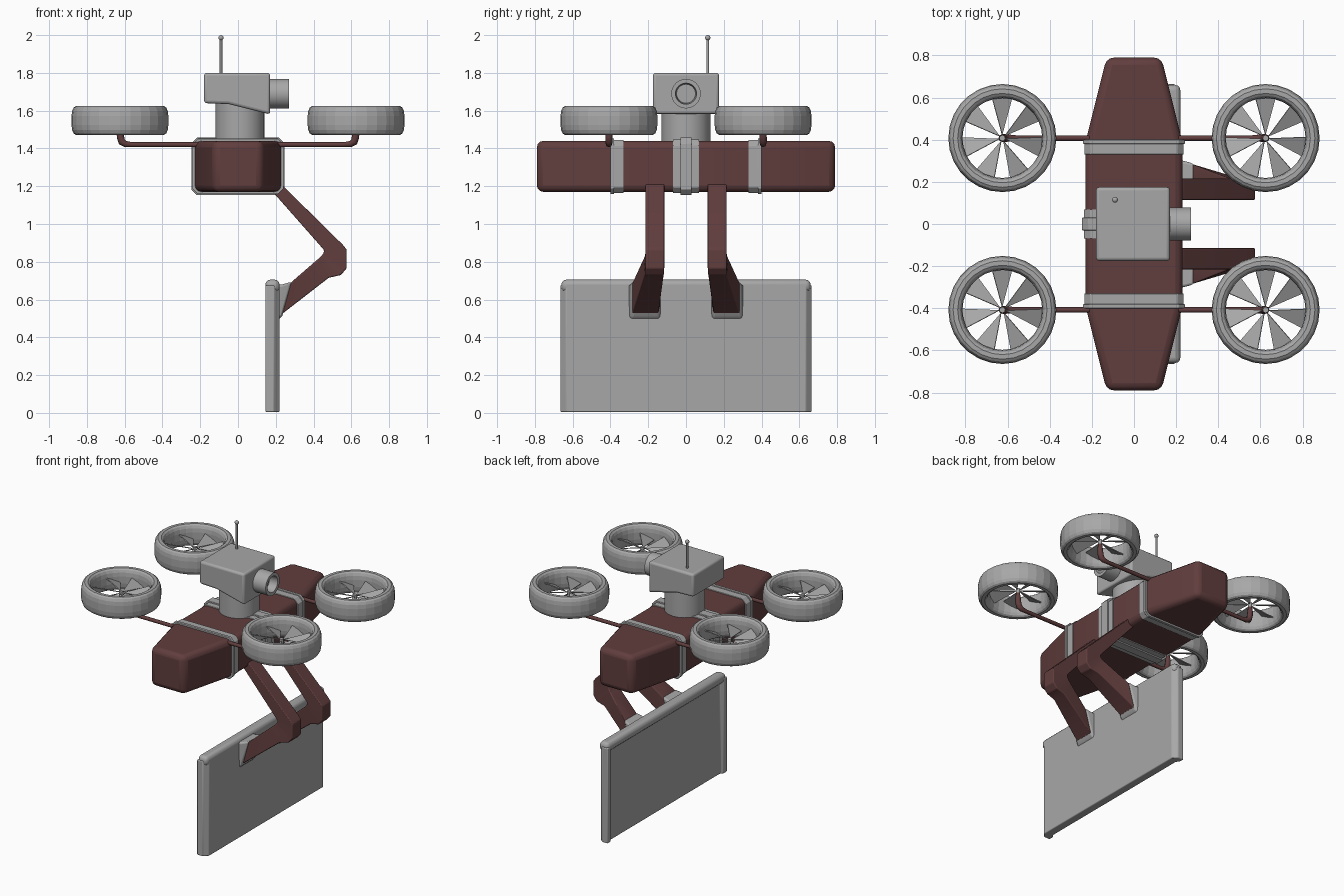
import bpy, bmesh
from math import radians, cos, sin, pi
from mathutils import Matrix, Vector

cube = bpy.data.objects.get("Cube")
if cube:
    bpy.data.objects.remove(cube, do_unlink=True)


def material(name, rgb):
    m = bpy.data.materials.new(name)
    m.use_nodes = True
    m.diffuse_color = (*rgb, 1)
    m.node_tree.nodes["Principled BSDF"].inputs["Base Color"].default_value = (*rgb, 1)
    return m


GREY = material("light_grey", (0.39, 0.39, 0.39))
MAROON = material("dark_maroon", (0.12, 0.047, 0.047))


def finish(name, bm, mat, bevel=0, smooth=True, segments=3):
    bmesh.ops.recalc_face_normals(bm, faces=bm.faces)
    mesh = bpy.data.meshes.new(name)
    bm.to_mesh(mesh)
    bm.free()
    ob = bpy.data.objects.new(name, mesh)
    bpy.context.collection.objects.link(ob)
    mesh.materials.append(mat)
    if bevel:
        mod = ob.modifiers.new("Bevel", "BEVEL")
        mod.width, mod.segments = bevel, segments
        mod.limit_method = "ANGLE"
    if smooth:
        bpy.ops.object.select_all(action="DESELECT")
        ob.select_set(True)
        bpy.context.view_layer.objects.active = ob
        bpy.ops.object.shade_smooth_by_angle(angle=radians(35))
    return ob


def loft(name, rings, mat, bevel=0, capped=True):
    """Skin a list of equal-length point rings."""
    bm = bmesh.new()
    rows = [[bm.verts.new(p) for p in ring] for ring in rings]
    n = len(rows[0])
    for a, b in zip(rows, rows[1:]):
        for i in range(n):
            j = (i + 1) % n
            bm.faces.new((a[i], a[j], b[j], b[i]))
    if capped:
        bm.faces.new(rows[0])
        bm.faces.new(rows[-1])
    return finish(name, bm, mat, bevel)


def box(name, lo, hi, mat, bevel):
    lo, hi = Vector(lo), Vector(hi)
    bm = bmesh.new()
    bmesh.ops.create_cube(bm, size=1)
    for v in bm.verts:
        v.co = (lo + hi) / 2 + Vector(a * b for a, b in zip(v.co, hi - lo))
    return finish(name, bm, mat, bevel)


def lathe(name, profile, mat, steps, matrix, smooth=True, closed=False):
    """Spin (radius, height) points about z, then place them."""
    bm = bmesh.new()
    vs = [bm.verts.new((r, 0, z)) for r, z in profile]
    edges = [bm.edges.new(p) for p in zip(vs, vs[1:])]
    if closed:
        edges.append(bm.edges.new((vs[-1], vs[0])))
    bmesh.ops.spin(bm, geom=vs + edges, axis=(0, 0, 1), cent=(0, 0, 0),
                   angle=2 * pi, steps=steps, use_duplicate=False)
    bmesh.ops.remove_doubles(bm, verts=bm.verts, dist=1e-4)
    bm.transform(matrix)
    return finish(name, bm, mat, smooth=smooth)


def tube(name, points, radius, mat):
    cu = bpy.data.curves.new(name, "CURVE")
    cu.dimensions = "3D"
    cu.bevel_depth, cu.bevel_resolution, cu.use_fill_caps = radius, 2, True
    sp = cu.splines.new("POLY")
    sp.points.add(len(points) - 1)
    for p, (x, y, z, scale) in zip(sp.points, points):
        p.co, p.radius = (x, y, z, 1), scale
    sp.use_smooth = True
    cu.materials.append(mat)
    ob = bpy.data.objects.new(name, cu)
    bpy.context.collection.objects.link(ob)
    bpy.ops.object.select_all(action="DESELECT")
    ob.select_set(True)
    bpy.context.view_layer.objects.active = ob
    bpy.ops.object.convert(target="MESH")


# Hull: tapered plan extruded upward
plan = [(0.13, -0.79), (0.23, -0.39), (0.23, 0.39), (0.13, 0.79),
        (-0.13, 0.79), (-0.23, 0.39), (-0.23, -0.39), (-0.13, -0.79)]
loft("hull", [[(x, y, z) for x, y in plan] for z in (1.17, 1.44)], MAROON, 0.035)


# Straps around the hull
def strap(name, y0, y1, grow):
    rings = []
    for y in (y0, y1):
        w, b, t, c = 0.23 + grow, 1.17 - grow, 1.44 + grow, 0.03
        half = [(w - c, b), (w, b + c), (w, t - c), (w - c, t)]
        ring = half + [(-x, z) for x, z in reversed(half)]
        rings.append([(x, y, z) for x, z in ring])
    loft(name, rings, GREY, 0.003)


for side, tag in ((-1, "front"), (1, "back")):
    strap(tag + "_strap", *sorted((side * 0.33, side * 0.40)), 0.006)
    strap(tag + "_strap_rim", *sorted((side * 0.38, side * 0.40)), 0.012)
strap("middle_strap", -0.07, 0.07, 0.007)
strap("middle_strap_rib", -0.03, 0.03, 0.017)

# Neck, camera head, lens and antenna
lathe("neck", [(0, 1.42), (0.13, 1.42), (0.13, 1.64), (0, 1.64)], GREY, 32,
      Matrix.Translation((0.01, 0, 0)))
head = [(-0.18, 1.64), (-0.05, 1.635), (0.17, 1.58), (0.17, 1.80), (-0.18, 1.80)]
loft("camera_head", [[(x, y, z) for x, z in head] for y in (-0.175, 0.175)], GREY, 0.015)
lathe("lens", [(0.078, -0.01), (0.078, 0.10), (0.056, 0.10), (0.05, 0.04), (0, 0.04)],
      GREY, 32, Matrix.Translation((0.17, 0, 1.69)) @ Matrix.Rotation(pi / 2, 4, "Y"))
tube("antenna", [(-0.09, 0.115, 1.79, 1), (-0.09, 0.115, 1.98, 1)], 0.007, GREY)
bm = bmesh.new()
bmesh.ops.create_uvsphere(bm, u_segments=12, v_segments=8, radius=0.014,
                          matrix=Matrix.Translation((-0.09, 0.115, 1.986)))
finish("antenna_tip", bm, GREY)

# Four ducted rotors on bent booms
RX, RY, RZ, BLADES = 0.625, 0.408, 1.548, 7


def soft(v):
    return abs(v) ** 0.7 * (1 if v > 0 else -1)


duct = [(0.223 + 0.034 * soft(cos(a)), 0.077 * soft(sin(a)))
        for a in (2 * pi * (i + 0.5) / 16 for i in range(16))]
for sx in (-1, 1):
    for sy in (-1, 1):
        tag = ("left" if sx > 0 else "right") + ("_front" if sy < 0 else "_back")
        place = Matrix.Translation((sx * RX, sy * RY, RZ))
        lathe(tag + "_duct", duct, GREY, 28, place, smooth=False, closed=True)
        bm = bmesh.new()
        for i in range(BLADES):
            a, w = pi / 2 + 2 * pi * i / BLADES, radians(14)
            pts = [(0.015 * cos(a), 0.015 * sin(a), 0)]
            pts += [(0.195 * cos(a + s * w), 0.195 * sin(a + s * w), s * 0.022)
                    for s in (-1, 1)]
            bm.faces.new([bm.verts.new(p) for p in pts])
        bm.transform(place)
        fan = finish(tag + "_blades", bm, GREY, smooth=False)
        fan.modifiers.new("Thickness", "SOLIDIFY").thickness = 0.006
        lathe(tag + "_hub", [(0, -0.02), (0.014, -0.02), (0.014, 0.012), (0, 0.012)],
              GREY, 12, place)
        path = [(0.15, 1.42, 1), (0.56, 1.42, 1), (0.595, 1.423, 1.3), (0.615, 1.435, 1.5),
                (0.622, 1.46, 1.5), (RX, 1.49, 1.4), (RX, RZ, 0.8)]
        tube(tag + "_boom", [(sx * x, sy * RY, z, s) for x, z, s in path], 0.013, MAROON)

# Bent arms: sections as inner point, outer point, centre y, half width
upper = [((0.14, 1.22), (0.23, 1.21), 0.165, 0.05),
         ((0.44, 0.88), (0.555, 0.89), 0.165, 0.05),
         ((0.455, 0.862), (0.575, 0.865), 0.165, 0.05),
         ((0.455, 0.85), (0.575, 0.765), 0.165, 0.05),
         ((0.445, 0.835), (0.545, 0.73), 0.167, 0.05),
         ((0.43, 0.82), (0.48, 0.715), 0.172, 0.052),
         ((0.28, 0.69), (0.235, 0.525), 0.215, 0.07)]
socket = [((0.285, 0.695), (0.235, 0.515), 0.215, 0.073),
          ((0.235, 0.68), (0.215, 0.495), 0.218, 0.082),
          ((0.19, 0.68), (0.19, 0.48), 0.22, 0.088)]


def arm(name, sections, side, mat, bevel):
    rings = []
    for (xi, zi), (xo, zo), y, h in sections:
        rings.append([(xi, side * (y - h), zi), (xo, side * (y - h), zo),
                      (xo, side * (y + h), zo), (xi, side * (y + h), zi)])
    loft(name, rings, mat, bevel)


for side, tag in ((-1, "front"), (1, "back")):
    arm(tag + "_arm", upper, side, MAROON, 0.016)
    arm(tag + "_arm_socket", socket, side, GREY, 0.012)

# Shield panel with rolled ends on its inner face
half = [(0.22, 0.635), (0.19, 0.665), (0.145, 0.665), (0.145, 0.63), (0.162, 0.61)]
section = half + [(x, -y) for x, y in reversed(half)]
loft("shield", [[(x, y, z) for x, y in section] for z in (0.005, 0.675)], GREY, 0.006)
box("shield_top_rail", (0.145, -0.66, 0.64), (0.22, 0.66, 0.705), GREY, 0.025)
